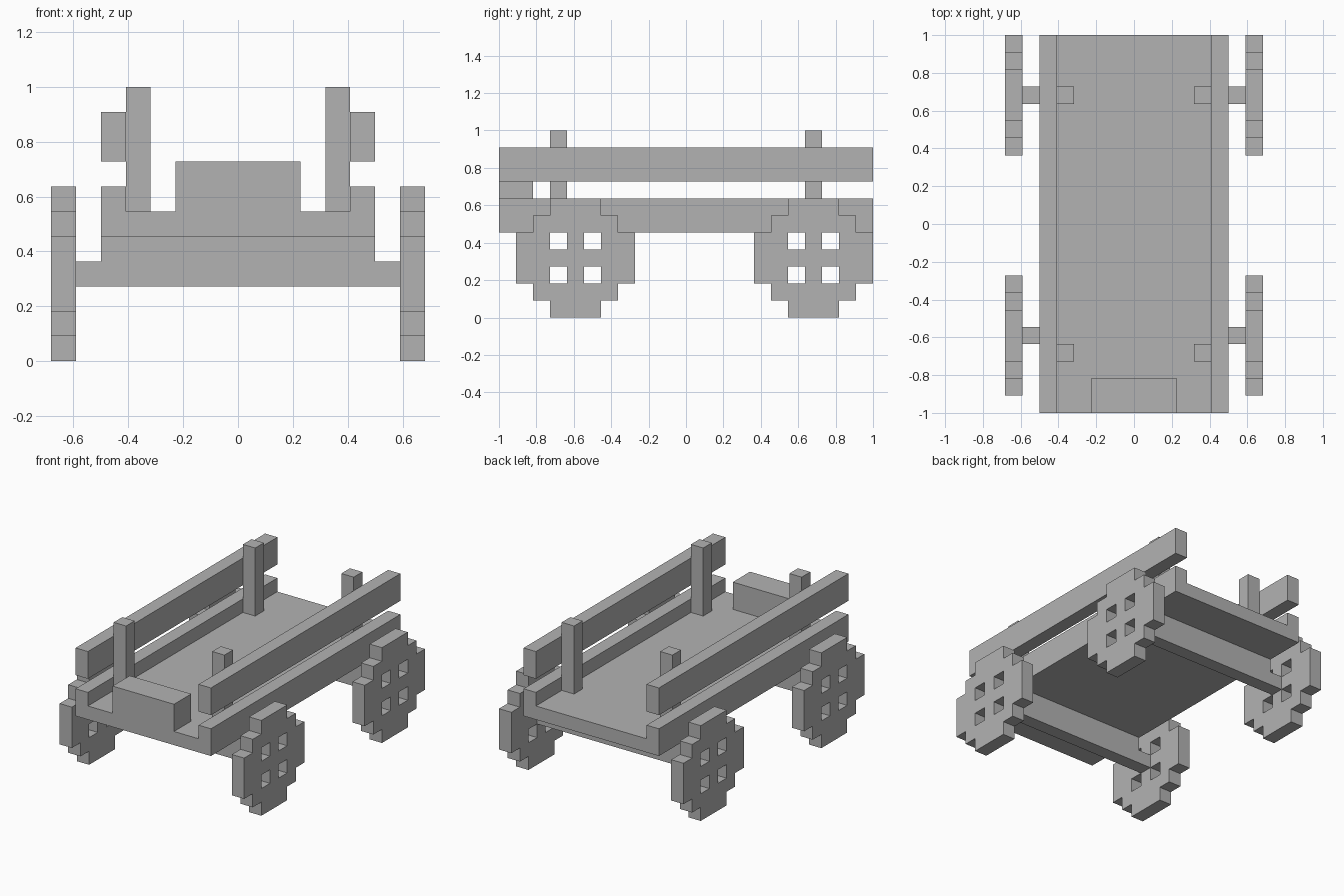
import bpy
import bmesh
from mathutils import Matrix, Vector

U = 1 / 11  # one block of the model's grid

cube = bpy.data.objects.get("Cube")
if cube:
    bpy.data.objects.remove(cube, do_unlink=True)

grey = bpy.data.materials.new("plain_grey")
grey.use_nodes = True
grey.diffuse_color = (0.45, 0.45, 0.45, 1)
grey.node_tree.nodes["Principled BSDF"].inputs["Base Color"].default_value = grey.diffuse_color


def finish(name, bm):
    """Turn a bmesh measured in blocks into a scaled object."""
    bmesh.ops.scale(bm, vec=(U, U, U), verts=bm.verts)
    bmesh.ops.recalc_face_normals(bm, faces=bm.faces)
    mesh = bpy.data.meshes.new(name)
    bm.to_mesh(mesh)
    bm.free()
    mesh.materials.append(grey)
    obj = bpy.data.objects.new(name, mesh)
    bpy.context.collection.objects.link(obj)
    return obj


def box(name, x, y, z):
    """Box between (low, high) limits on each axis, in blocks."""
    bm = bmesh.new()
    size = [hi - lo for lo, hi in (x, y, z)]
    centre = [(lo + hi) / 2 for lo, hi in (x, y, z)]
    bmesh.ops.create_cube(bm, size=1, matrix=Matrix.Translation(centre) @ Matrix.Diagonal((*size, 1)))
    return finish(name, bm)


WHEEL = ["..###..",
         ".#####.",
         "##.#.##",
         "#######",
         "##.#.##",
         ".#####.",
         "..###.."]


def wheel(name, x, y):
    """Stepped disc with four square openings, one block thick."""
    bm = bmesh.new()
    for z, row in enumerate(WHEEL):
        for i, cell in enumerate(row):
            if cell == "#":
                corners = [(i, z), (i + 1, z), (i + 1, z + 1), (i, z + 1)]
                bm.faces.new([bm.verts.new((x, y + a, b)) for a, b in corners])
    bmesh.ops.remove_doubles(bm, verts=bm.verts, dist=0.01)
    ext = bmesh.ops.extrude_face_region(bm, geom=bm.faces[:])
    moved = [v for v in ext["geom"] if isinstance(v, bmesh.types.BMVert)]
    bmesh.ops.translate(bm, vec=Vector((1, 0, 0)), verts=moved)
    return finish(name, bm)


# Bed and driver's seat
box("bed", (-5.5, 5.5), (-11, 11), (5, 6))
box("seat", (-2.5, 2.5), (-11, -9), (6, 8))

# Axles with the cross beams that carry the bed
for end, y in (("front", -7), ("back", 7)):
    box(end + "_axle", (-6.5, 6.5), (y, y + 1), (3, 4))
    box(end + "_cross_beam", (-5.5, 5.5), (y, y + 1), (4, 5))

# Side rails, posts and wheels
for side, s in (("left", 1), ("right", -1)):
    rail_x = sorted((s * 4.5, s * 5.5))
    post_x = sorted((s * 3.5, s * 4.5))
    box(side + "_lower_rail", rail_x, (-11, 11), (6, 7))
    box(side + "_upper_rail", rail_x, (-11, 11), (8, 10))
    for end, post_y, wheel_y in (("front", -8, -10), ("back", 7, 4)):
        box(f"{end}_{side}_post", post_x, (post_y, post_y + 1), (6, 11))
        wheel(f"{end}_{side}_wheel", min(s * 6.5, s * 7.5), wheel_y)
